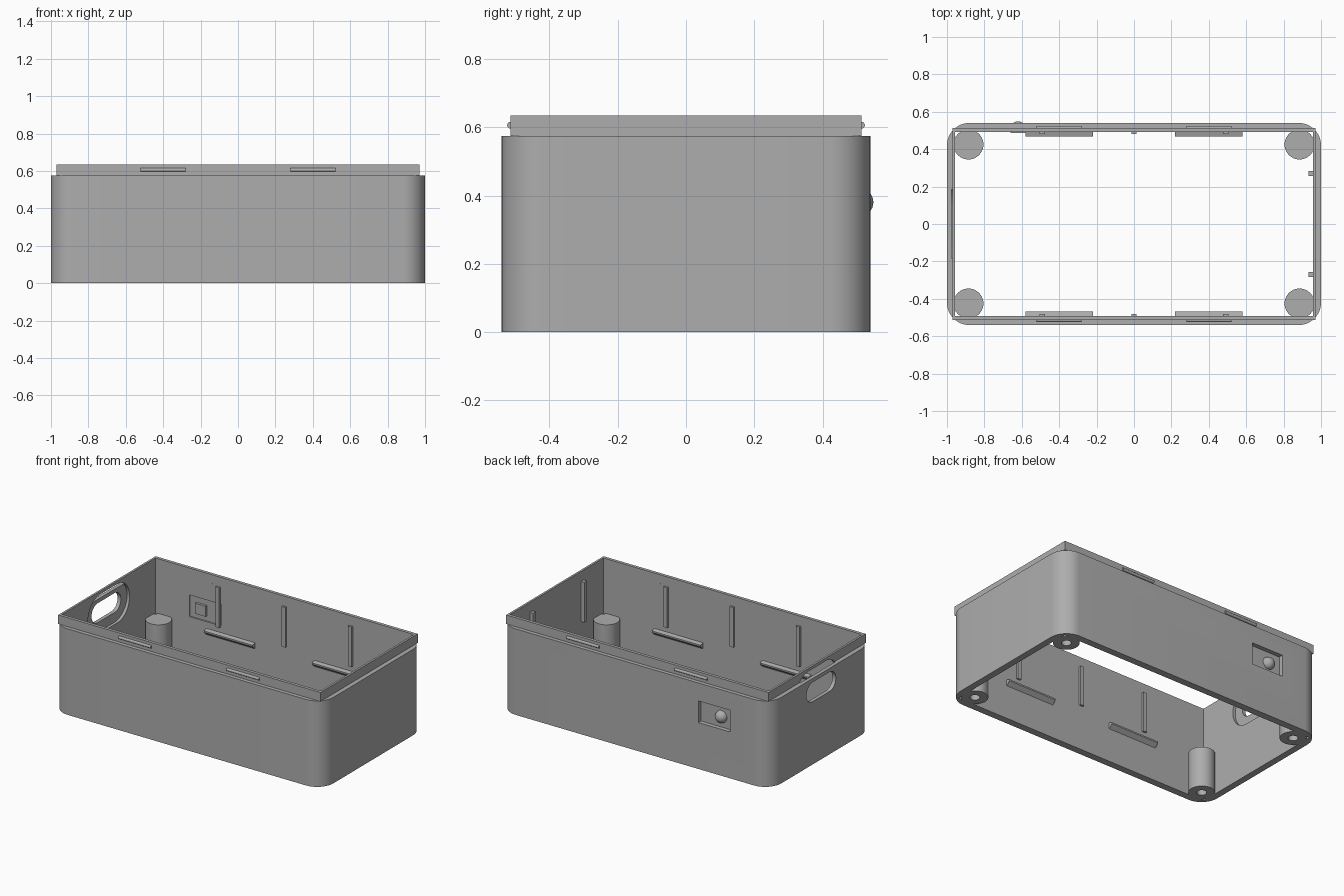
import bpy, bmesh, math
from mathutils import Matrix, Vector

cube = bpy.data.objects.get("Cube")
if cube:
    bpy.data.objects.remove(cube, do_unlink=True)

grey = bpy.data.materials.new("plain grey")
grey.use_nodes = True
COLOUR = (0.42, 0.42, 0.42, 1)
grey.diffuse_color = COLOUR
grey.node_tree.nodes["Principled BSDF"].inputs["Base Color"].default_value = COLOUR


def finish(name, bm):
    bmesh.ops.recalc_face_normals(bm, faces=bm.faces)
    mesh = bpy.data.meshes.new(name)
    bm.to_mesh(mesh)
    bm.free()
    mesh.materials.append(grey)
    ob = bpy.data.objects.new(name, mesh)
    bpy.context.collection.objects.link(ob)
    return ob


def box(name, lo, hi):
    lo, hi = Vector(lo), Vector(hi)
    bm = bmesh.new()
    bmesh.ops.create_cube(bm, size=1)
    for v in bm.verts:
        v.co = (lo + hi) / 2 + v.co * (hi - lo)
    return finish(name, bm)


def prism(name, outline, direction):
    """Extrude a flat outline of 3D points along a direction."""
    bm = bmesh.new()
    face = bm.faces.new([bm.verts.new(p) for p in outline])
    out = bmesh.ops.extrude_face_region(bm, geom=[face])["geom"]
    bmesh.ops.translate(bm, vec=direction,
                        verts=[g for g in out if isinstance(g, bmesh.types.BMVert)])
    return finish(name, bm)


def rounded(a, b, r, steps=12):
    """Outline of a rounded rectangle with half sizes a and b."""
    pts = []
    for q, (sx, sy) in enumerate([(1, 1), (-1, 1), (-1, -1), (1, -1)]):
        for i in range(steps + 1):
            t = (q + i / steps) * math.pi / 2
            p = (sx * (a - r) + r * math.cos(t), sy * (b - r) + r * math.sin(t))
            if not pts or math.dist(p, pts[-1]) > 1e-5:
                pts.append(p)
    if math.dist(pts[0], pts[-1]) < 1e-5:
        pts.pop()
    return pts


def cylinder(name, centre, r, depth, turn=Matrix(), sides=40):
    bm = bmesh.new()
    bmesh.ops.create_cone(bm, cap_ends=True, segments=sides, radius1=r, radius2=r,
                          depth=depth, matrix=Matrix.Translation(centre) @ turn)
    return finish(name, bm)


def cut(ob, *cutters):
    bpy.context.view_layer.objects.active = ob
    for c in cutters:
        mod = ob.modifiers.new("cut", 'BOOLEAN')
        mod.operation, mod.solver, mod.object = 'DIFFERENCE', 'EXACT', c
        bpy.ops.object.modifier_apply(modifier=mod.name)


IX, IY = 0.956, 0.493          # inner half sizes
RIM, TOP = 0.575, 0.635        # shoulder and lip heights
BX = -0.62                     # button position

# Wall shell and raised lip
body = prism("body_wall", [(x, y, 0) for x, y in rounded(1, 0.54, 0.12)], (0, 0, RIM))
lip = box("top_lip", (-0.97, -0.514, RIM), (0.97, 0.514, TOP))

cavity = box("cavity_cutter", (-IX, -IY, -1), (IX, IY, 2))
handle = prism("handle_cutter",
               [(-1.1, y, z + 0.485) for y, z in rounded(0.155, 0.065, 0.065)], (0.3, 0, 0))
recess = prism("recess_cutter",
               [(-0.975, y, z + 0.485) for y, z in rounded(0.22, 0.13, 0.13)], (0.1, 0, 0))
window_out = box("window_cutter", (-0.705, 0.511, 0.31), (-0.47, 0.6, 0.455))
window_in = box("inner_window_cutter", (-0.705, 0.4, 0.31), (-0.47, 0.502, 0.455))
screws = [cylinder("screw_cutter", (sx * 0.885, sy * 0.425, 0), 0.03, 0.3)
          for sx in (-1, 1) for sy in (-1, 1)]
cutters = [cavity, handle, recess, window_out, window_in, *screws]
cut(body, *cutters)
cut(lip, cavity, recess)

# Corner screw posts
posts = []
for sx in (-1, 1):
    for sy in (-1, 1):
        side = ("left" if sx > 0 else "right") + ("_front" if sy < 0 else "_back")
        post = cylinder("screw_post_" + side, (sx * 0.885, sy * 0.425, 0.135), 0.08, 0.27)
        # Keep only the part of the post inside the cavity
        mod = post.modifiers.new("trim", 'BOOLEAN')
        mod.operation, mod.solver, mod.object = 'INTERSECT', 'EXACT', cavity
        bpy.context.view_layer.objects.active = post
        bpy.ops.object.modifier_apply(modifier=mod.name)
        cut(post, *screws)
        posts.append(post)

# Long-side details: ribs, ledges and snap beads
beads = []
for sy, side in ((-1, "front"), (1, "back")):
    for x in (-0.49, 0, 0.49):
        box(side + "_rib", (x - 0.014, min(sy * 0.48, sy * 0.496), 0.3),
            (x + 0.014, max(sy * 0.48, sy * 0.496), 0.568))
    for x in (-0.4, 0.4):
        profile = [(0.496, 0.222), (0.467, 0.248), (0.467, 0.258), (0.496, 0.266)]
        prism(side + "_ledge", [(x - 0.18, sy * y, z) for y, z in profile], (0.36, 0, 0))
        beads.append(cylinder(side + "_snap_bead", (x, sy * 0.514, 0.606), 0.01, 0.24,
                              Matrix.Rotation(math.pi / 2, 4, 'Y'), 20))

# Short-side ribs
for y in (-0.27, 0.27):
    box("end_rib", (0.932, y - 0.014, 0.3), (0.958, y + 0.014, 0.568))

# Push button: outer dome and inner pad
bm = bmesh.new()
bmesh.ops.create_uvsphere(bm, u_segments=32, v_segments=16, radius=0.041,
                          matrix=Matrix.Translation((BX, 0.508, 0.38)))
bmesh.ops.bisect_plane(bm, geom=bm.verts[:] + bm.edges[:] + bm.faces[:],
                       plane_co=(0, 0.508, 0), plane_no=(0, -1, 0), clear_outer=True)
dome = finish("button_dome", bm)
box("button_pad", (BX - 0.04, 0.486, 0.345), (BX + 0.04, 0.504, 0.415))

for c in cutters:
    bpy.data.objects.remove(c, do_unlink=True)

# Smooth curved surfaces, keep edges crisp
bpy.ops.object.select_all(action='DESELECT')
for ob in [body, lip, dome, *posts, *beads]:
    ob.select_set(True)
bpy.context.view_layer.objects.active = body
bpy.ops.object.shade_smooth_by_angle(angle=math.radians(30))
